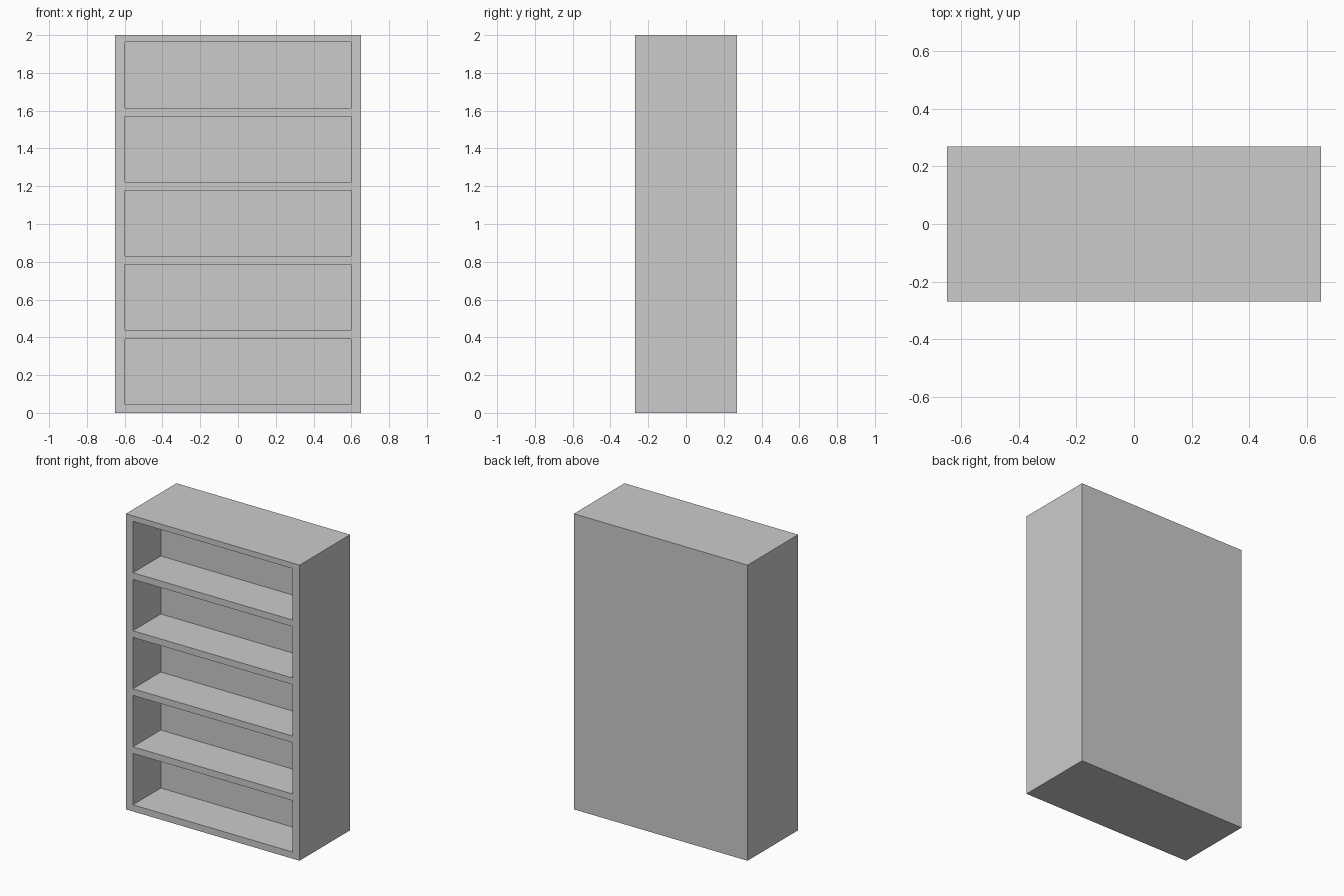
import bpy
import bmesh
from mathutils import Matrix, Vector

if "Cube" in bpy.data.objects:
    bpy.data.objects.remove(bpy.data.objects["Cube"])

WIDTH, DEPTH, HEIGHT = 1.30, 0.54, 2.0
BOARD = 0.045                # thickness of the shelves
BAY_W, BAY_H, BAY_D = 1.194, 0.3475, 0.297
BAYS = 5


def box(name, lo, hi):
    """Axis-aligned box between two corners."""
    lo, hi = Vector(lo), Vector(hi)
    bm = bmesh.new()
    bmesh.ops.create_cube(
        bm, size=1,
        matrix=Matrix.Translation((lo + hi) / 2) @ Matrix.Diagonal((*(hi - lo), 1)))
    mesh = bpy.data.meshes.new(name)
    bm.to_mesh(mesh)
    bm.free()
    obj = bpy.data.objects.new(name, mesh)
    bpy.context.collection.objects.link(obj)
    return obj


# Solid carcass with a thick back
bookcase = box("bookcase", (-WIDTH / 2, -DEPTH / 2, 0), (WIDTH / 2, DEPTH / 2, HEIGHT))

# One bay cutter, repeated upwards; it pokes out of the front for a clean cut
cutter = box("shelf_bay_cutter",
             (-BAY_W / 2, -DEPTH / 2 - 0.1, BOARD),
             (BAY_W / 2, -DEPTH / 2 + BAY_D, BOARD + BAY_H))
array = cutter.modifiers.new("bays", 'ARRAY')
array.count = BAYS
array.use_relative_offset = False
array.use_constant_offset = True
array.constant_offset_displace = (0, 0, BAY_H + BOARD)
cutter.hide_render = True
cutter.display_type = 'WIRE'

# Open the bays, leaving shelves and sides standing
cut = bookcase.modifiers.new("open_bays", 'BOOLEAN')
cut.operation = 'DIFFERENCE'
cut.solver = 'EXACT'
cut.object = cutter
